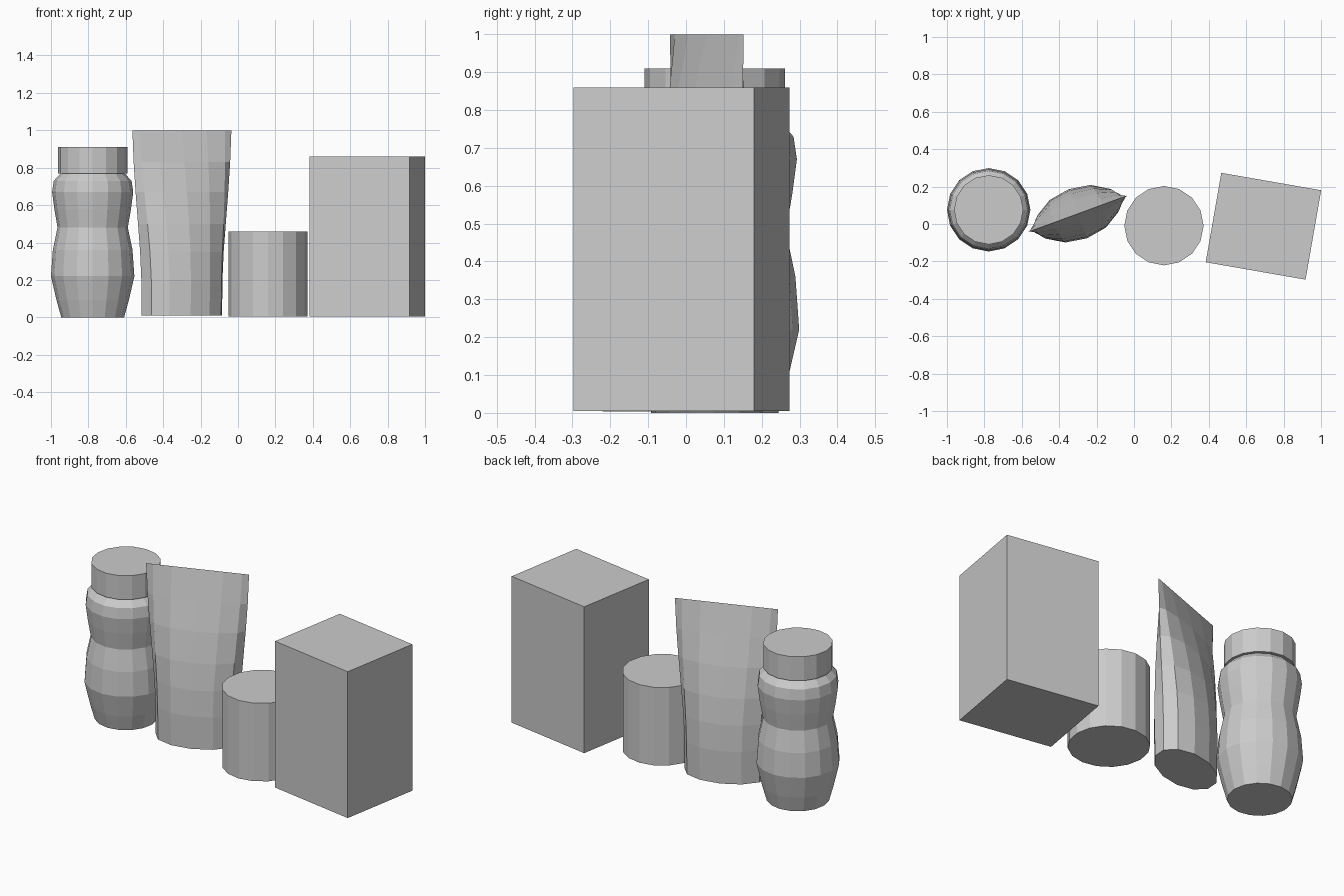
import bpy, bmesh
from math import sin, cos, pi, radians
from mathutils import Matrix

if "Cube" in bpy.data.objects:
    bpy.data.objects.remove(bpy.data.objects["Cube"])


def loft(name, rings, sides, loc, turn=0.0):
    """Stack elliptical rings (z, half width, half depth) into a closed flat-faced body."""
    bm = bmesh.new()
    loops = []
    for z, a, b in rings:
        loops.append([bm.verts.new((a * cos(2 * pi * i / sides), b * sin(2 * pi * i / sides), z))
                      for i in range(sides)])
    for lo, hi in zip(loops, loops[1:]):
        for i in range(sides):
            j = (i + 1) % sides
            bm.faces.new((lo[i], lo[j], hi[j], hi[i]))
    bm.faces.new(loops[0][::-1])
    if rings[-1][2] > 0:
        bm.faces.new(loops[-1])
    else:
        # flat seam: weld front and back points together
        bmesh.ops.remove_doubles(bm, verts=loops[-1], dist=1e-4)
    bm.transform(Matrix.Rotation(radians(turn), 4, 'Z'))
    mesh = bpy.data.meshes.new(name)
    bm.to_mesh(mesh)
    bm.free()
    obj = bpy.data.objects.new(name, mesh)
    obj.location = loc
    bpy.context.collection.objects.link(obj)
    return obj


def round_rings(profile):
    return [(z, r, r) for z, r in profile]


# Waisted bottle and its cap
bottle = (-0.777, 0.076, 0)
loft("bottle_body", round_rings([
    (0.0, 0.168), (0.09, 0.193), (0.22, 0.223), (0.36, 0.213), (0.48, 0.188),
    (0.58, 0.205), (0.67, 0.217), (0.73, 0.208), (0.765, 0.175), (0.775, 0.16)]), 16, bottle)
loft("bottle_cap", round_rings([(0.77, 0.185), (0.91, 0.185)]), 16, bottle)

# Pouch: oval base flattening into a straight top seam
loft("pouch", [
    (0.01, 0.229, 0.136), (0.20, 0.231, 0.140), (0.35, 0.238, 0.132), (0.50, 0.250, 0.113),
    (0.67, 0.264, 0.080), (0.83, 0.275, 0.040), (1.0, 0.282, 0.0)], 12, (-0.30, 0.055, 0), 20.2)

# Short round tin
loft("tin", round_rings([(0.004, 0.212), (0.46, 0.212)]), 16, (0.16, -0.009, 0))

# Carton
bpy.ops.mesh.primitive_cube_add(size=1, location=(0.692, -0.012, 0.432),
                                rotation=(0, 0, radians(-9.9)))
carton = bpy.context.object
carton.name = "carton"
carton.scale = (0.542, 0.485, 0.855)
